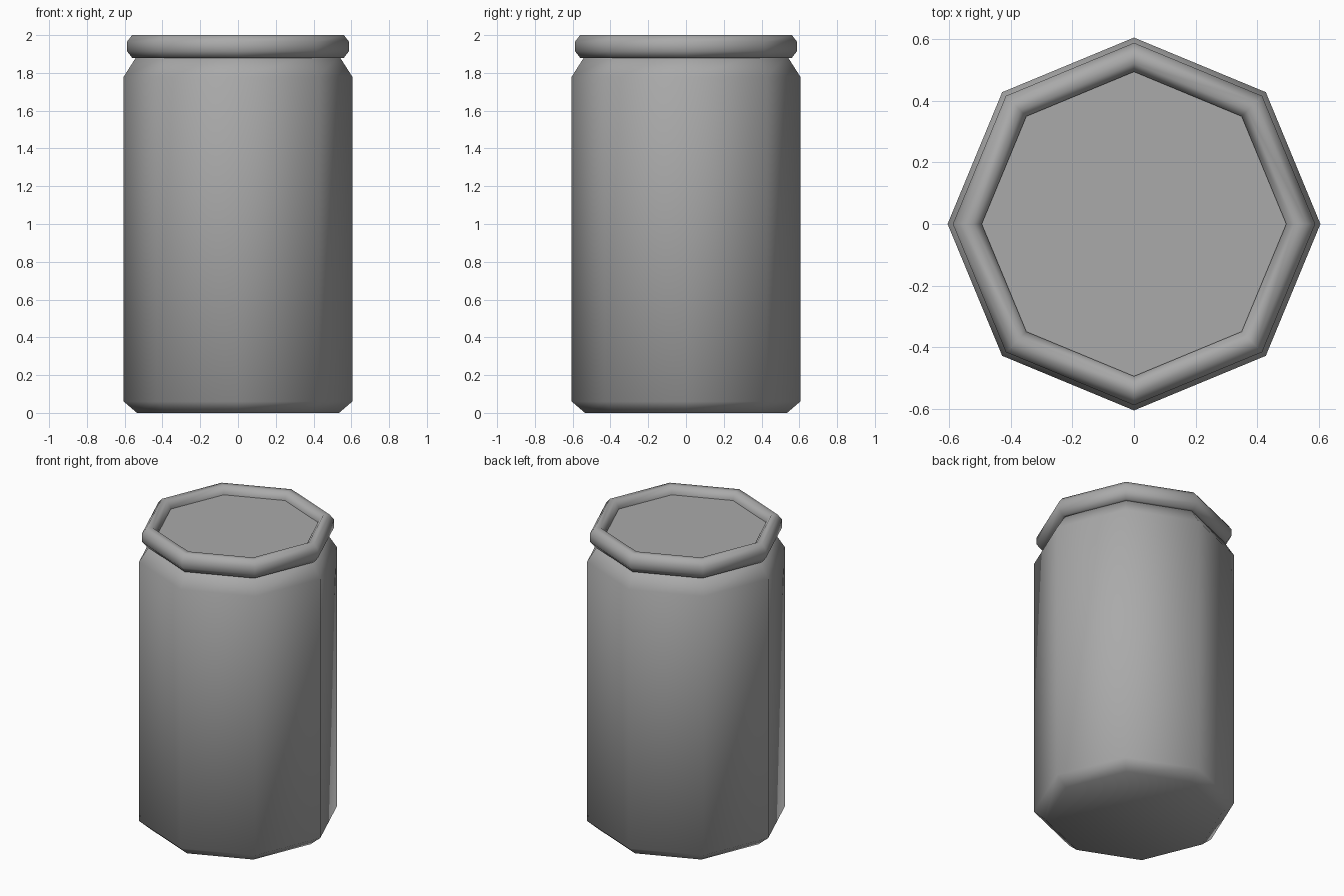
import bpy
import math

SIDES = 8

cube = bpy.data.objects.get("Cube")
if cube:
    bpy.data.objects.remove(cube, do_unlink=True)

metal = bpy.data.materials.new("grey metal")
metal.use_nodes = True
GREY = (0.4, 0.4, 0.4, 1)
metal.diffuse_color = GREY
metal.node_tree.nodes["Principled BSDF"].inputs["Base Color"].default_value = GREY


def lathe(name, profile, closed=False, smooth=True):
    """Spin (radius, height) points into an octagonal part, capped unless closed."""
    verts, faces = [], []
    for r, z in profile:
        for i in range(SIDES):
            a = math.tau * i / SIDES
            verts.append((r * math.cos(a), r * math.sin(a), z))
    n = len(profile)
    for k in range(n if closed else n - 1):
        lo, hi = k * SIDES, (k + 1) % n * SIDES
        for i in range(SIDES):
            j = (i + 1) % SIDES
            faces.append((lo + i, lo + j, hi + j, hi + i))
    if not closed:
        if n > 1:
            faces.append(tuple(reversed(range(SIDES))))
        faces.append(tuple((n - 1) * SIDES + i for i in range(SIDES)))
    mesh = bpy.data.meshes.new(name)
    mesh.from_pydata(verts, [], faces)
    mesh.materials.append(metal)
    mesh.polygons.foreach_set("use_smooth", [smooth] * len(faces))
    mesh.update()
    obj = bpy.data.objects.new(name, mesh)
    bpy.context.collection.objects.link(obj)
    return obj


# Can body with chamfered base and tapered neck
lathe("can_body", [(0.535, 0), (0.605, 0.06), (0.605, 1.78), (0.535, 1.89)])

# Rolled rim: an eight-sided ring section around the neck
rim = []
for i in range(8):
    a = math.tau * (i + 0.5) / 8
    s = math.cos(math.pi / 8)
    rim.append((0.541 + 0.047 * math.cos(a) / s, 1.94 + 0.06 * math.sin(a) / s))
lathe("rim", rim, closed=True)

# Flat lid recessed inside the rim
lathe("lid", [(0.51, 1.95)], smooth=False)
